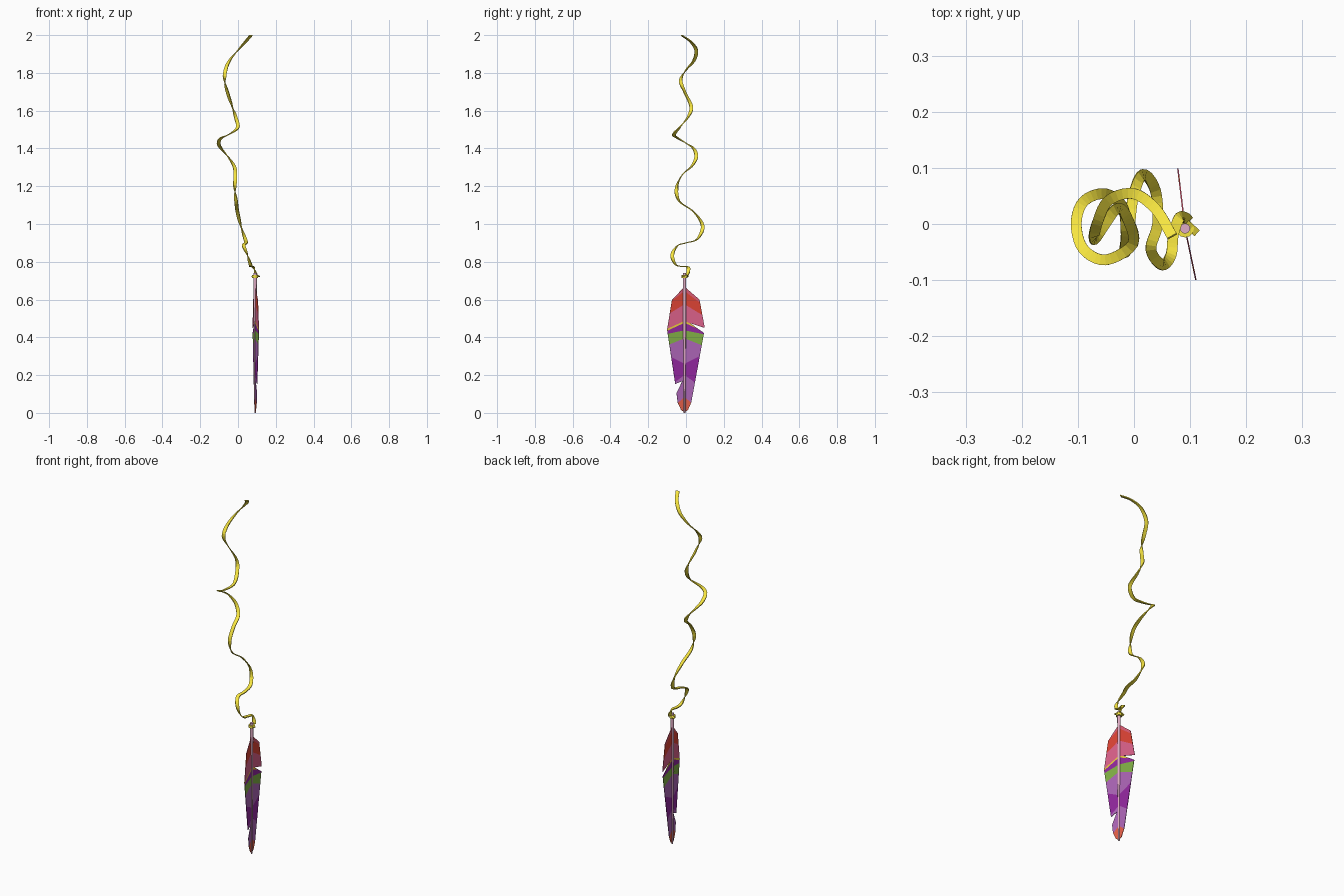
import bpy, bmesh, math
from mathutils import Vector

if "Cube" in bpy.data.objects:
    bpy.data.objects.remove(bpy.data.objects["Cube"])

SPINE = Vector((0.091, -0.008, 0))


def mat(name, r, g, b):
    m = bpy.data.materials.new(name)
    m.diffuse_color = [(c / 255) ** 2.2 for c in (r, g, b)] + [1]
    m.use_nodes = True
    m.node_tree.nodes["Principled BSDF"].inputs["Base Color"].default_value = m.diffuse_color
    return m


def make(name, bm, mats):
    bmesh.ops.recalc_face_normals(bm, faces=bm.faces)
    me = bpy.data.meshes.new(name)
    bm.to_mesh(me)
    bm.free()
    for m in mats:
        me.materials.append(m)
    ob = bpy.data.objects.new(name, me)
    bpy.context.collection.objects.link(ob)
    return ob


def skin(bm, rings):
    # joins closed rings of points into a capped tube
    vs = [[bm.verts.new(p) for p in r] for r in rings]
    n = len(vs[0])
    for a, b in zip(vs, vs[1:]):
        for i in range(n):
            bm.faces.new((a[i], a[(i + 1) % n], b[(i + 1) % n], b[i]))
    bm.faces.new(vs[0])
    bm.faces.new(vs[-1])


def smooth_path(pts, steps):
    p = [Vector(q) for q in pts]
    p = [2 * p[0] - p[1]] + p + [2 * p[-1] - p[-2]]
    out = []
    for a, b, c, d in zip(p, p[1:], p[2:], p[3:]):
        for k in range(steps):
            t = k / steps
            out.append(0.5 * (2 * b + (c - a) * t + (2 * a - 5 * b + 4 * c - d) * t ** 2
                              + (3 * b - a - 3 * c + d) * t ** 3))
    return out + [p[-2]]


def ribbon(name, pts, width, thick, material, steps=5):
    # flat strip whose width stays nearly level and twists gently along the path
    path = smooth_path(pts, steps)
    last = len(path) - 1
    tans = [(path[min(i + 1, last)] - path[max(i - 1, 0)]).normalized() for i in range(last + 1)]
    sides = [Vector((t.y, -t.x, 0)).normalized() for t in tans]
    for _ in range(10):
        sides = [(sides[max(i - 1, 0)] + sides[i] + sides[min(i + 1, last)]).normalized()
                 for i in range(last + 1)]
    rings = []
    for p, t, s in zip(path, tans, sides):
        s = (s - t * s.dot(t)).normalized()
        n = s.cross(t)
        rings.append([p + s * width / 2 * a + n * thick / 2 * b
                      for a, b in ((1, 1), (-1, 1), (-1, -1), (1, -1))])
    bm = bmesh.new()
    skin(bm, rings)
    return make(name, bm, [material])


yellow = mat("yellow", 246, 228, 66)
pink_quill = mat("quill_pink", 222, 170, 194)

# curling ribbon
ribbon("ribbon", [
    (0.068, -0.022, 1.998), (0.04, 0.025, 1.965), (0.0, 0.054, 1.92), (-0.045, 0.042, 1.865),
    (-0.066, 0.0, 1.815), (-0.071, -0.028, 1.76), (-0.055, -0.005, 1.695), (-0.03, 0.028, 1.62),
    (-0.012, 0.01, 1.565), (-0.002, -0.035, 1.51), (-0.05, -0.064, 1.473), (-0.09, -0.045, 1.455),
    (-0.103, 0.0, 1.428), (-0.09, 0.04, 1.4), (-0.052, 0.054, 1.355), (-0.02, 0.03, 1.305),
    (-0.014, -0.02, 1.26), (-0.017, -0.05, 1.19), (-0.01, -0.035, 1.12), (-0.003, 0.04, 1.065),
    (0.015, 0.088, 0.99), (0.038, 0.06, 0.92), (0.042, 0.0, 0.9), (0.03, -0.045, 0.885),
    (0.05, -0.073, 0.835), (0.066, -0.055, 0.785), (0.07, -0.02, 0.775), (0.08, 0.01, 0.772),
    (0.09, 0.012, 0.75), (0.097, 0.006, 0.728)], 0.019, 0.005, yellow)

# knot: a band round the quill and two short tails
bm = bmesh.new()
N = 12
ring = [[bm.verts.new(SPINE + Vector((r * math.cos(2 * math.pi * i / N),
                                      r * math.sin(2 * math.pi * i / N), z)))
         for r, z in ((0.008, 0.715), (0.016, 0.715), (0.016, 0.729), (0.008, 0.729))]
        for i in range(N)]
for i in range(N):
    a, b = ring[i], ring[(i + 1) % N]
    for j in range(4):
        k = (j + 1) % 4
        bm.faces.new((a[j], a[k], b[k], b[j]))
make("knot_band", bm, [yellow])
for name, end in (("knot_tail_front", (0.112, -0.016, 0.722)),
                  ("knot_tail_back", (0.072, 0.006, 0.72))):
    ribbon(name, [(0.092, 0.002, 0.732), end], 0.014, 0.004, yellow, 2)

# tapered quill
bm = bmesh.new()
skin(bm, [[SPINE + Vector((r * math.cos(math.pi * i / 8), r * math.sin(math.pi * i / 8), z))
           for i in range(16)] for z, r in ((0.74, 0.009), (0.45, 0.0075), (0.15, 0.0055), (0.0, 0.0045))])
quill = make("quill", bm, [pink_quill])
bpy.context.view_layer.objects.active = quill
quill.select_set(True)
bpy.ops.object.shade_smooth_by_angle(angle=math.radians(40))

# feather vanes: outline per side, cut into chevron bands
colors = [mat("rose", 220, 92, 116), mat("red", 222, 70, 56), mat("pink", 220, 98, 138),
          mat("gold", 236, 206, 62), mat("deep_purple", 146, 44, 158), mat("green", 130, 176, 72),
          mat("lilac", 172, 102, 182), mat("orange", 230, 96, 74)]
order = [0, 1, 2, 3, 4, 5, 6, 4, 6, 7]
# height at the quill and outward drop of each band edge
edges = [(0.645, 0.75), (0.575, 0.6), (0.487, 0.45), (0.477, 0.45), (0.437, 0.2),
         (0.395, 0.4), (0.26, -0.5), (0.2, 0.7), (0.085, 0.9)]
left = [(0, 0.668), (0.068, 0.597), (0.094, 0.44), (0.05, 0.153), (0.012, 0.168),
        (0.043, 0.105), (0.037, 0.055), (0.018, 0.015), (0, 0.004)]
right = [(0, 0.668), (0.08, 0.6), (0.108, 0.45), (0.03, 0.475), (0.104, 0.423),
         (0.05, 0.13), (0.036, 0.055), (0.018, 0.015), (0, 0.004)]
for name, outline, sign, lean in (("vane_left", left, -1, -0.21), ("vane_right", right, 1, -0.12)):
    tilt = Vector((lean, 1, 0)).normalized()
    bm = bmesh.new()
    bm.faces.new([bm.verts.new((0, u, z)) for u, z in outline])
    for h, drop in edges:
        bmesh.ops.bisect_plane(bm, geom=bm.verts[:] + bm.edges[:] + bm.faces[:], dist=1e-5,
                               plane_co=(0, 0, h), plane_no=(0, drop, 1))
    for f in bm.faces:
        c = f.calc_center_median()
        f.material_index = order[sum(c.z < h - d * c.y for h, d in edges)]
    for v in bm.verts:
        v.co = SPINE + tilt * (sign * v.co.y) + Vector((0, 0, v.co.z))
    ob = make(name, bm, colors)
    sol = ob.modifiers.new("thickness", "SOLIDIFY")
    sol.thickness, sol.offset = 0.0025, 0
